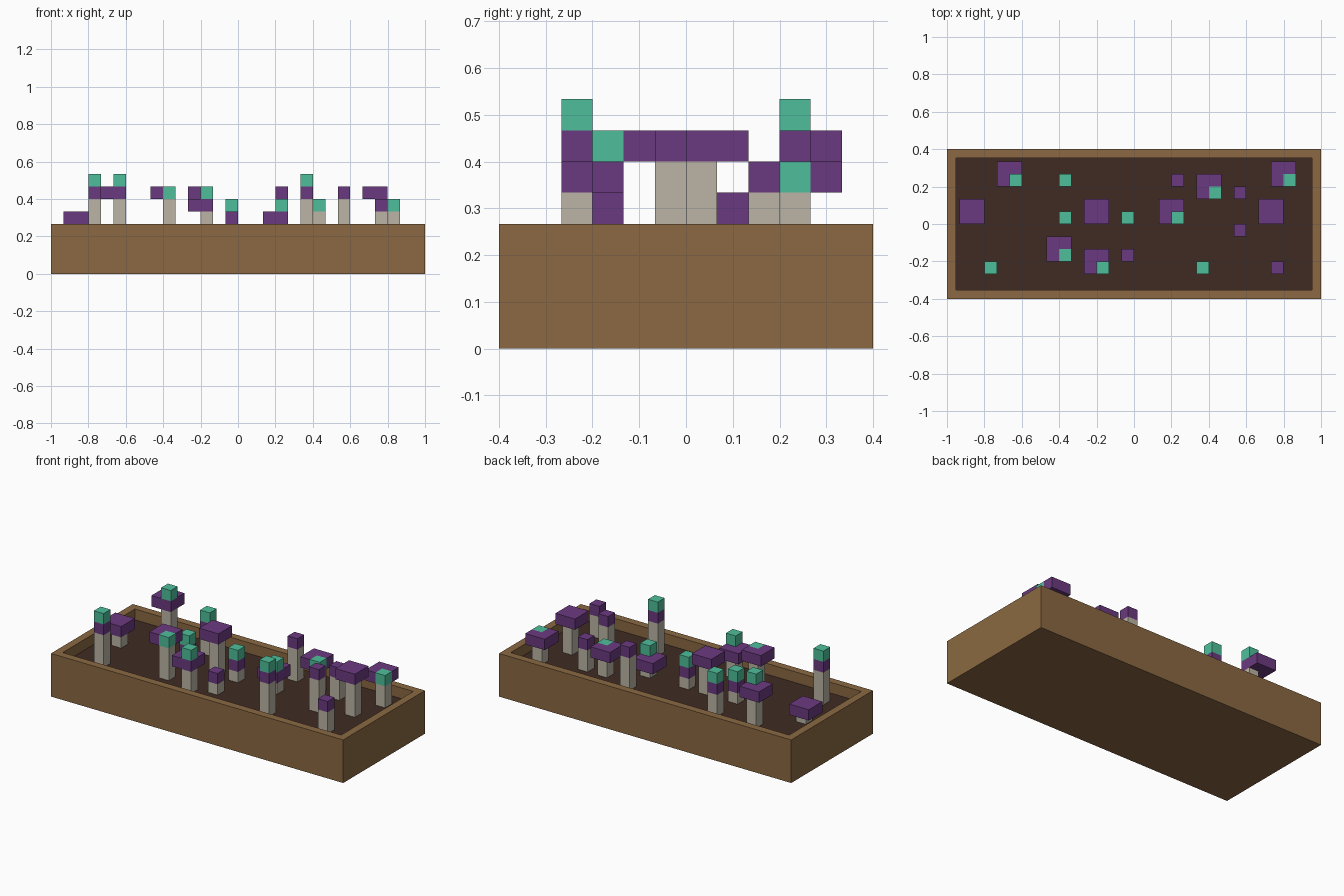
import bpy
import bmesh

if "Cube" in bpy.data.objects:
    bpy.data.objects.remove(bpy.data.objects["Cube"], do_unlink=True)

U = 1 / 15  # one grid cell


def material(name, hex_code):
    srgb = [int(hex_code[i:i + 2], 16) / 255 for i in (0, 2, 4)]
    lin = [c / 12.92 if c <= 0.04045 else ((c + 0.055) / 1.055) ** 2.4 for c in srgb]
    m = bpy.data.materials.new(name)
    m.use_nodes = True
    m.diffuse_color = (*lin, 1)
    m.node_tree.nodes["Principled BSDF"].inputs["Base Color"].default_value = (*lin, 1)
    return m


WOOD = material("wood_brown", "8B6942")
SOIL = material("dark_soil", "402B23")
STEM = material("stem_beige", "BBB5A5")
CAP = material("cap_purple", "6B3A80")
TIP = material("tip_teal", "4FBF9B")


def finish(name, bm, *mats):
    bmesh.ops.recalc_face_normals(bm, faces=bm.faces)
    mesh = bpy.data.meshes.new(name)
    bm.to_mesh(mesh)
    bm.free()
    for m in mats:
        mesh.materials.append(m)
    obj = bpy.data.objects.new(name, mesh)
    bpy.context.collection.objects.link(obj)
    return obj


def prism(name, outline, z0, z1, mat):
    """Extrude a floor outline given in grid cells from z0 to z1."""
    bm = bmesh.new()
    base = bm.faces.new([bm.verts.new((x * U, y * U, z0 * U)) for x, y in outline])
    ext = bmesh.ops.extrude_face_region(bm, geom=[base], use_keep_orig=True)
    top = [v for v in ext["geom"] if isinstance(v, bmesh.types.BMVert)]
    bmesh.ops.translate(bm, verts=top, vec=(0, 0, (z1 - z0) * U))
    return finish(name, bm, mat)


def rect(x0, y0, x1, y1):
    return [(x0, y0), (x1, y0), (x1, y1), (x0, y1)]


# Planter: wooden box with a recessed soil floor
bm = bmesh.new()
bmesh.ops.create_cube(bm, size=1)
for v in bm.verts:
    v.co = (v.co.x * 30 * U, v.co.y * 12 * U, (v.co.z + 0.5) * 4 * U)
top = max(bm.faces, key=lambda f: f.calc_center_median().z)
bmesh.ops.inset_region(bm, faces=[top], thickness=U)
floor = bmesh.ops.extrude_discrete_faces(bm, faces=[top])["faces"][0]
bmesh.ops.translate(bm, verts=floor.verts, vec=(0, 0, -U))
floor.material_index = 1
finish("planter_box", bm, WOOD, SOIL)

# Plants: stem cell x, y, cap bottom z, cap style, tip style
# cap: wide = 2x2 cells, small = 1 cell; tip: top = above cap, corner = set into cap
PLANTS = [
    (-13, 0, 4, "wide", None),
    (-12, -4, 6, "small", "top"),
    (-10, 3, 6, "wide", "top"),
    (-6, 3, 5, "small", "top"),
    (-6, 0, 4, "small", "top"),
    (-6, -3, 6, "wide", "corner"),
    (-3, 0, 6, "wide", None),
    (-3, -4, 5, "wide", "top"),
    (-1, 0, 4, "small", "top"),
    (-1, -3, 4, "small", None),
    (3, 0, 4, "wide", "top"),
    (3, 3, 6, "small", None),
    (5, -4, 6, "small", "top"),
    (6, 2, 5, "wide", "corner"),
    (8, 2, 5, "small", None),
    (8, -1, 6, "small", None),
    (11, 0, 6, "wide", None),
    (11, -4, 5, "small", None),
    (12, 3, 5, "wide", "corner"),
]

for n, (x, y, z, cap, tip) in enumerate(PLANTS, 1):
    cell = rect(x, y, x + 1, y + 1)
    prism(f"plant_{n}_stem", cell, 3, z, STEM)
    if tip == "corner":
        outline = [(x - 1, y), (x, y), (x, y + 1), (x + 1, y + 1), (x + 1, y + 2), (x - 1, y + 2)]
    elif cap == "wide":
        outline = rect(x - 1, y, x + 1, y + 2)
    else:
        outline = cell
    prism(f"plant_{n}_cap", outline, z, z + 1, CAP)
    if tip:
        base = z if tip == "corner" else z + 1
        prism(f"plant_{n}_tip", cell, base, base + 1, TIP)
